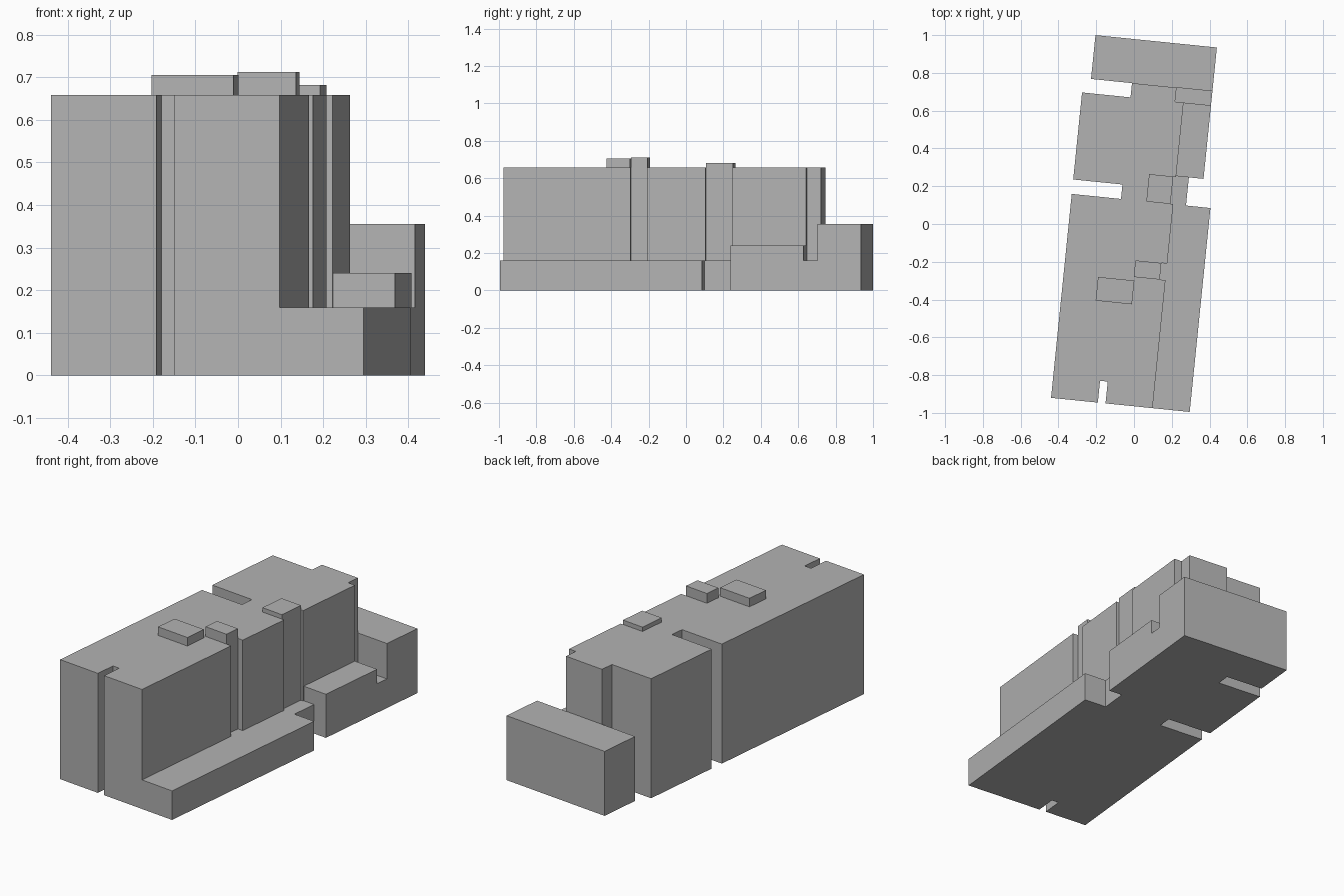
import bpy
import bmesh
from math import radians
from mathutils import Matrix

cube = bpy.data.objects.get("Cube")
if cube:
    bpy.data.objects.remove(cube, do_unlink=True)

# Single plain wall colour
grey = bpy.data.materials.new("light grey")
grey.use_nodes = True
colour = (0.45, 0.45, 0.45, 1)
grey.diffuse_color = colour
grey.node_tree.nodes["Principled BSDF"].inputs["Base Color"].default_value = colour

# The building stands slightly turned on its plot
TURN = Matrix.Rotation(radians(-5.8), 4, "Z")

# Shared plan lines
LEFT, RIGHT, WALL = -0.344, 0.394, 0.196
TERRACE = 0.342
FRONT, BACK = -0.96, 0.741
PODIUM, ROOF = 0.16, 0.658


def prism(name, outline, low, high):
    """Extrude a counter-clockwise plan outline between two heights."""
    bm = bmesh.new()
    base = bm.faces.new([bm.verts.new((x, y, low)) for x, y in outline])
    top = bmesh.ops.extrude_face_region(bm, geom=[base], use_keep_orig=True)
    moved = [v for v in top["geom"] if isinstance(v, bmesh.types.BMVert)]
    bmesh.ops.translate(bm, verts=moved, vec=(0, 0, high - low))
    bmesh.ops.recalc_face_normals(bm, faces=bm.faces)
    bm.transform(TURN)
    mesh = bpy.data.meshes.new(name)
    bm.to_mesh(mesh)
    bm.free()
    mesh.materials.append(grey)
    obj = bpy.data.objects.new(name, mesh)
    bpy.context.collection.objects.link(obj)
    return obj


def block(name, x0, x1, y0, y1, low, high):
    return prism(name, [(x0, y0), (x1, y0), (x1, y1), (x0, y1)], low, high)


# Front slot and left side with its light wells, shared by podium and tower
front_slot = [(LEFT, FRONT), (-0.095, FRONT), (-0.095, -0.844),
              (-0.054, -0.844), (-0.054, FRONT)]
left_side = [(-0.086, BACK), (-0.086, 0.665), (LEFT, 0.665), (LEFT, 0.202),
             (-0.082, 0.202), (-0.082, 0.125), (LEFT, 0.125)]

# Podium, stepped in on the right
podium_right = [(RIGHT, FRONT), (RIGHT, 0.125), (0.264, 0.125),
                (0.264, 0.275), (TERRACE, 0.275), (TERRACE, BACK)]
prism("podium", front_slot + podium_right + left_side, 0, PODIUM)

# Main storeys, with recesses along the right wall
tower_right = [(WALL, FRONT), (WALL, -0.279), (0.165, -0.279), (0.165, -0.191),
               (WALL, -0.191), (WALL, 0.125), (0.181, 0.125), (0.181, 0.271),
               (WALL, 0.271), (WALL, 0.666), (0.151, 0.666), (0.151, BACK)]
prism("main_storeys", front_slot + tower_right + left_side, PODIUM, ROOF)

# Lower wings
block("side_terrace", WALL, TERRACE, 0.275, 0.666, PODIUM, 0.24)
block("rear_wing", -0.304, TERRACE, BACK, 0.974, 0, 0.355)

# Rooftop structures
block("front_roof_box", -0.161, 0.032, -0.424, -0.298, ROOF, 0.705)
block("middle_roof_box", 0.027, 0.165, -0.279, -0.191, ROOF, 0.712)
block("rear_roof_box", 0.053, 0.181, 0.125, 0.271, ROOF, 0.682)
